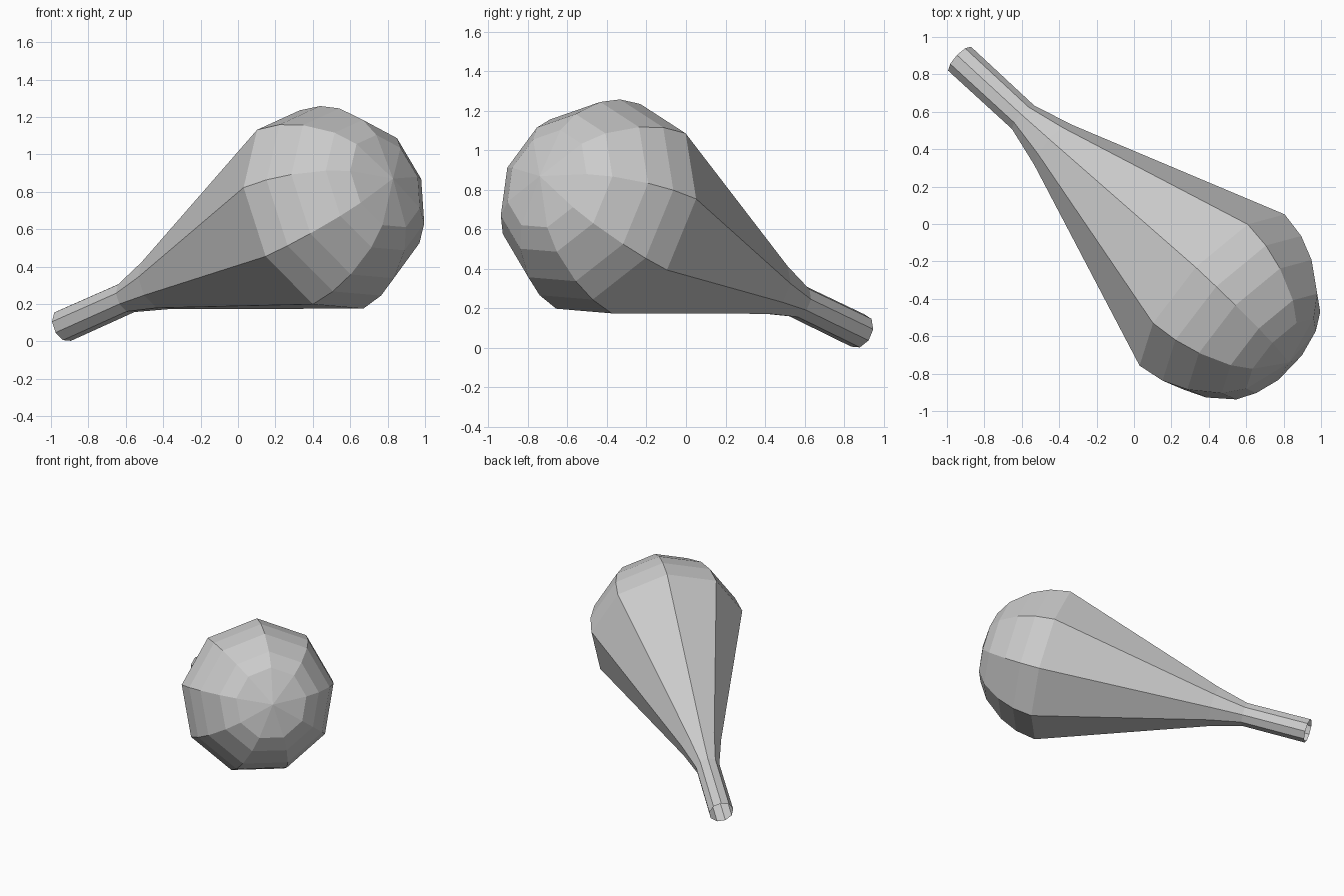
import bpy, bmesh, math
from mathutils import Vector, Matrix

if "Cube" in bpy.data.objects:
    bpy.data.objects.remove(bpy.data.objects["Cube"])

SIDES = 9
# Profile along the axis: (distance from the open neck end, radius)
PROFILE = [(0, 0.09), (0.487, 0.088), (0.72, 0.15), (1.955, 0.57),
           (2.105, 0.545), (2.237, 0.488), (2.385, 0.375),
           (2.46, 0.265), (2.517, 0)]

# Tilted frame: neck end as origin, axis runs down to the bulb tip
origin = Vector((-0.93, 0.88, 0.085))
axis = Vector((0.699, -0.644, 0.312)).normalized()
ref = Vector((-0.185, 0.257, 0.948))
u = (ref - axis * ref.dot(axis)).normalized()
v = axis.cross(u)
frame = Matrix.Translation(origin) @ Matrix((u, v, axis)).transposed().to_4x4()

# Flared bulb: nine-sided lathe, open at the neck
bm = bmesh.new()
verts = [bm.verts.new((r, 0, t)) for t, r in PROFILE]
edges = [bm.edges.new(pair) for pair in zip(verts, verts[1:])]
bmesh.ops.spin(bm, geom=verts + edges, cent=(0, 0, 0), axis=(0, 0, 1),
               angle=math.tau, steps=SIDES, use_duplicate=False)
bmesh.ops.remove_doubles(bm, verts=bm.verts, dist=1e-4)
bmesh.ops.recalc_face_normals(bm, faces=bm.faces)
bm.transform(frame)

mesh = bpy.data.meshes.new("flared_bulb")
bm.to_mesh(mesh)
bm.free()
bpy.context.collection.objects.link(bpy.data.objects.new("flared_bulb", mesh))
